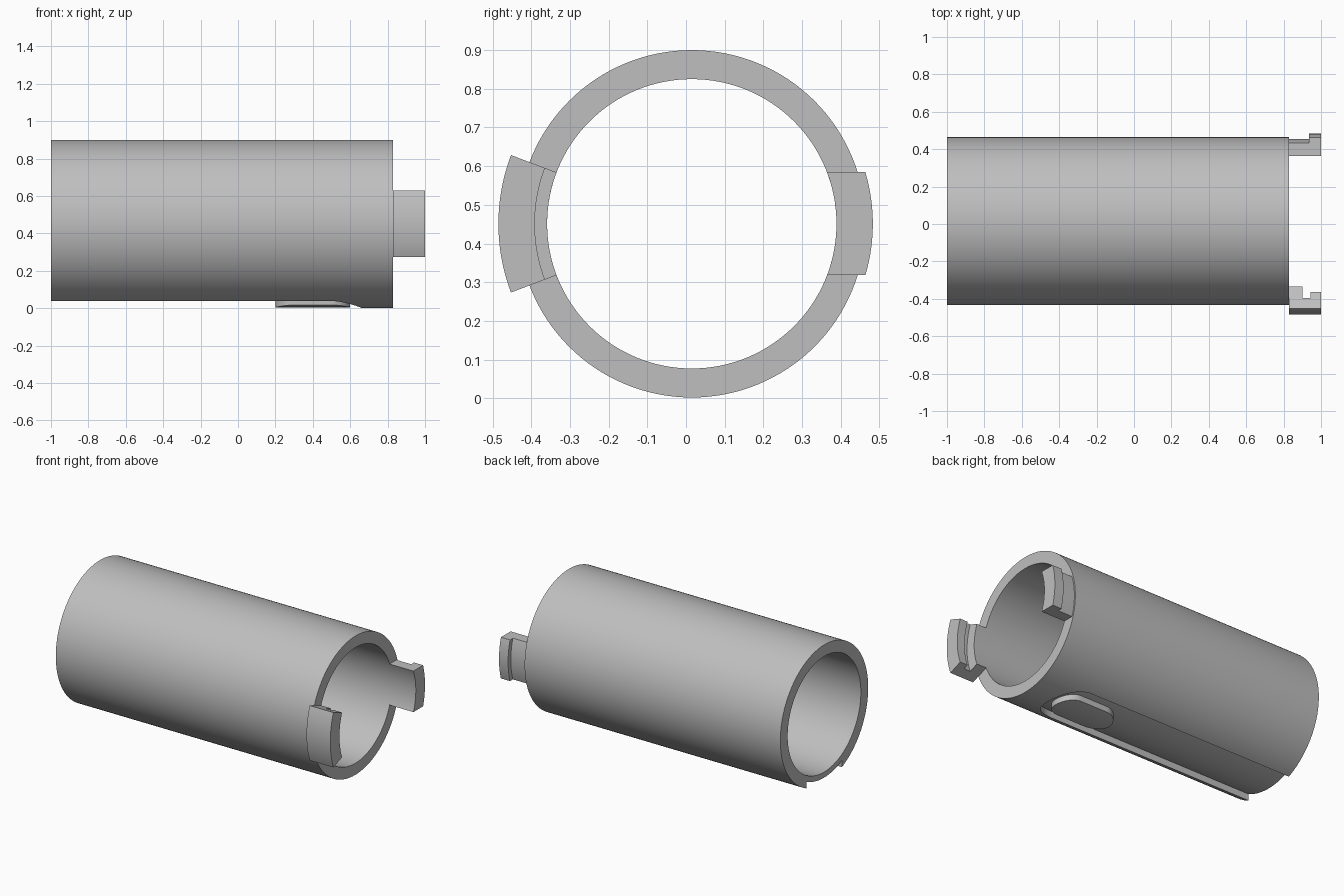
import bpy, bmesh
from math import sin, cos, pi, radians

cube = bpy.data.objects.get("Cube")
if cube:
    bpy.data.objects.remove(cube, do_unlink=True)

CY, CZ = 0.015, 0.451                 # tube axis, parallel to x
R_OUT, R_IN, R_FLOOR = 0.449, 0.374, 0.41
RIM = 0.83                            # tube end that carries the lugs

grey = bpy.data.materials.new("plain grey")
grey.use_nodes = True
grey.diffuse_color = (0.52, 0.52, 0.52, 1)
grey.node_tree.nodes["Principled BSDF"].inputs["Base Color"].default_value = grey.diffuse_color


def finish(name, bm):
    bmesh.ops.recalc_face_normals(bm, faces=bm.faces)
    mesh = bpy.data.meshes.new(name)
    bm.to_mesh(mesh)
    bm.free()
    mesh.materials.append(grey)
    ob = bpy.data.objects.new(name, mesh)
    bpy.context.collection.objects.link(ob)
    return ob


def lathe(name, profile, mid=0, half=180, n=128):
    """Revolve a closed (x, radius) profile about the tube axis; angle 0 is the underside."""
    bm = bmesh.new()
    full = half == 180
    rings = []
    for i in range(n if full else n + 1):
        a = radians(mid - half + 2 * half * i / n)
        rings.append([bm.verts.new((x, CY + r * sin(a), CZ - r * cos(a))) for x, r in profile])
    pairs = list(zip(rings, rings[1:])) + ([(rings[-1], rings[0])] if full else [])
    k = len(profile)
    for a, b in pairs:
        for j in range(k):
            bm.faces.new((a[j], a[(j + 1) % k], b[(j + 1) % k], b[j]))
    if not full:
        bm.faces.new(rings[0])
        bm.faces.new(rings[-1])
    return finish(name, bm)


def band(x0, x1, r0, r1):
    return [(x0, r0), (x1, r0), (x1, r1), (x0, r1)]


def stadium(name, x0, x1, w, n=32):
    """Upright prism with round ends, passing through the underside."""
    bm = bmesh.new()
    pts = [(x1 - w + w * sin(pi * i / n), -w * cos(pi * i / n)) for i in range(n + 1)]
    pts += [(x0 + w - w * sin(pi * i / n), w * cos(pi * i / n)) for i in range(n + 1)]
    face = bm.faces.new([bm.verts.new((x, CY + y, -0.2)) for x, y in pts])
    ext = bmesh.ops.extrude_face_region(bm, geom=[face])["geom"]
    bmesh.ops.translate(bm, vec=(0, 0, 0.5), verts=[v for v in ext if isinstance(v, bmesh.types.BMVert)])
    return finish(name, bm)


def box(name, lo, hi):
    bm = bmesh.new()
    bmesh.ops.create_cube(bm, size=1)
    for v in bm.verts:
        v.co = [(a + b) / 2 + c * (b - a) for a, b, c in zip(lo, hi, v.co)]
    return finish(name, bm)


def boolean(ob, tool, operation):
    """Apply a boolean and discard the tool."""
    mod = ob.modifiers.new("cut", "BOOLEAN")
    mod.object, mod.operation, mod.solver = tool, operation, "EXACT"
    bpy.context.view_layer.update()
    mesh = bpy.data.meshes.new_from_object(ob.evaluated_get(bpy.context.evaluated_depsgraph_get()))
    ob.modifiers.clear()
    ob.data = mesh
    bpy.data.objects.remove(tool, do_unlink=True)


# Main tube with a round-ended channel along the underside
tube = lathe("tube", band(-1, RIM, R_IN, R_OUT))
channel = lathe("channel_cutter", band(-1.1, 0.8, R_FLOOR, 0.52), half=40, n=40)
boolean(channel, stadium("channel_outline", -1.5, 0.66, 0.18), "INTERSECT")
boolean(tube, channel, "DIFFERENCE")

# Raised key standing in the channel
key = lathe("channel_key", band(0.1, 0.7, 0.4, 0.446), half=30, n=30)
boolean(key, stadium("key_outline", 0.2, 0.6, 0.105), "INTERSECT")

# Front lug: radial sides, groove on its inner face
front_lug = lathe("front_lug", [(RIM, R_IN), (0.9, R_IN), (0.9, 0.438), (0.945, 0.438),
                                (0.945, 0.406), (1, 0.406), (1, 0.5), (RIM, 0.5)],
                  mid=-90, half=20.8, n=20)

# Back lug: flat level sides, outward lip at the tip
back_lug = lathe("back_lug", [(RIM, R_IN), (1, R_IN), (1, 0.468), (0.935, 0.468),
                              (0.935, 0.44), (RIM, 0.44)], mid=90, half=30, n=30)
boolean(back_lug, box("lug_trim", (0.5, 0.1, 0.319), (1.5, 0.9, 0.585)), "INTERSECT")

# Smooth curved walls, keep edges sharp
bpy.ops.object.select_all(action="DESELECT")
for ob in (tube, key, front_lug, back_lug):
    ob.select_set(True)
bpy.context.view_layer.objects.active = tube
bpy.ops.object.shade_smooth_by_angle(angle=radians(30))
